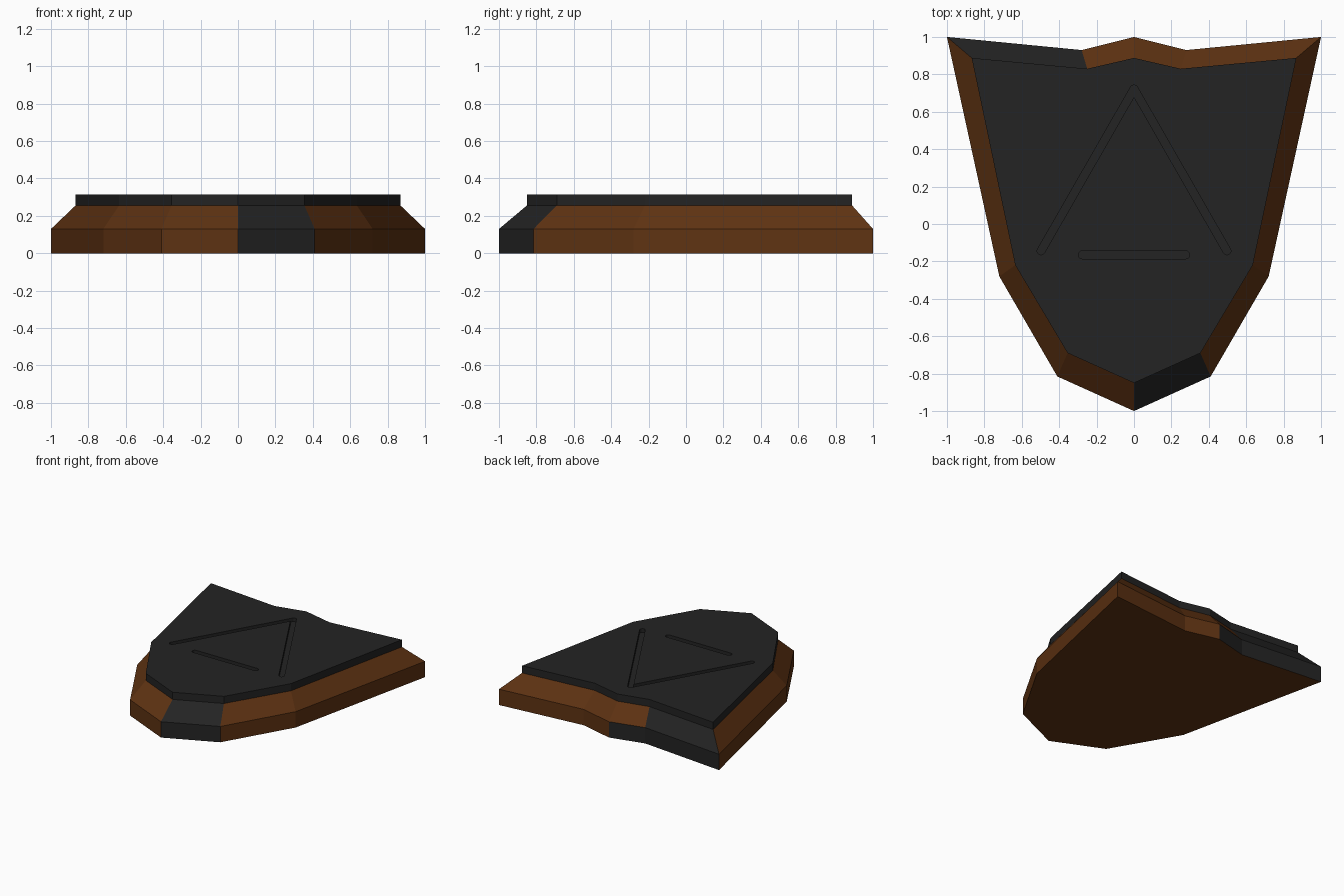
import bpy, bmesh, math
from mathutils import Vector

if "Cube" in bpy.data.objects:
    bpy.data.objects.remove(bpy.data.objects["Cube"])


def material(name, rgb):
    m = bpy.data.materials.new(name)
    m.diffuse_color = (*rgb, 1)
    m.use_nodes = True
    m.node_tree.nodes["Principled BSDF"].inputs["Base Color"].default_value = m.diffuse_color
    return m


brown = material("dark_brown", (0.112, 0.032, 0.006))
black = material("charcoal_black", (0.017, 0.017, 0.017))


def mirrored(half):
    """Right half from bottom tip to top peak -> full counter-clockwise outline."""
    return half + [(-x, y) for x, y in reversed(half[1:-1])]


def loft(name, rings, mats):
    """Closed solid through stacked (outline, z) rings."""
    bm = bmesh.new()
    rows = [[bm.verts.new((x, y, z)) for x, y in pts] for pts, z in rings]
    bm.faces.new(rows[0][::-1])
    bm.faces.new(rows[-1])
    n = len(rows[0])
    for lo, hi in zip(rows, rows[1:]):
        for i in range(n):
            j = (i + 1) % n
            bm.faces.new((lo[i], lo[j], hi[j], hi[i]))
    bmesh.ops.recalc_face_normals(bm, faces=bm.faces)
    me = bpy.data.meshes.new(name)
    bm.to_mesh(me)
    bm.free()
    for m in mats:
        me.materials.append(m)
    ob = bpy.data.objects.new(name, me)
    bpy.context.collection.objects.link(ob)
    return ob


outer = mirrored([(0, -1), (0.41, -0.815), (0.72, -0.28), (1, 1), (0.28, 0.93), (0, 1)])
inner = mirrored([(0, -0.85), (0.355, -0.69), (0.635, -0.22), (0.868, 0.888),
                  (0.25, 0.83), (0, 0.888)])

# Shield body: straight rim and sloped border
body = loft("shield_body", [(outer, 0), (outer, 0.13), (inner, 0.256)], [brown, black])

# Black segments: right side of the tip, left part of the back edge
for f in body.data.polygons:
    c, nrm = f.center, f.normal
    if abs(nrm.z) > 0.95:
        continue
    rim = abs(nrm.z) < 0.1
    tip = c.y < -0.75 and c.x > 0
    back = nrm.y > 0.3 and c.x < (0 if rim else -0.3)
    if tip or back:
        f.material_index = 1

# Raised face plate
plate = loft("face_plate", [(inner, 0.256), (inner, 0.315)], [black])


def capsule(a, b, r, seg=8):
    """Outline of a round-ended slot from a to b."""
    a, b = Vector(a), Vector(b)
    ang = math.atan2(b.y - a.y, b.x - a.x)
    pts = []
    for c, start in ((b, ang - math.pi / 2), (a, ang + math.pi / 2)):
        for k in range(seg + 1):
            t = start + math.pi * k / seg
            pts.append((c.x + r * math.cos(t), c.y + r * math.sin(t)))
    return pts


# Engraved grooves: two slanted strokes and a level bar
strokes = [((-0.497, -0.144), (0, 0.722)),
           ((0.497, -0.144), (0, 0.722)),
           ((-0.277, -0.165), (0.277, -0.165))]
bpy.context.view_layer.objects.active = plate
for a, b in strokes:
    slot = capsule(a, b, 0.021)
    cutter = loft("groove_cutter", [(slot, 0.285), (slot, 0.4)], [black])
    cutter.hide_render = True
    mod = plate.modifiers.new("groove", 'BOOLEAN')
    mod.operation = 'DIFFERENCE'
    mod.solver = 'EXACT'
    mod.object = cutter
    bpy.ops.object.modifier_apply(modifier=mod.name)
    bpy.data.objects.remove(cutter)
